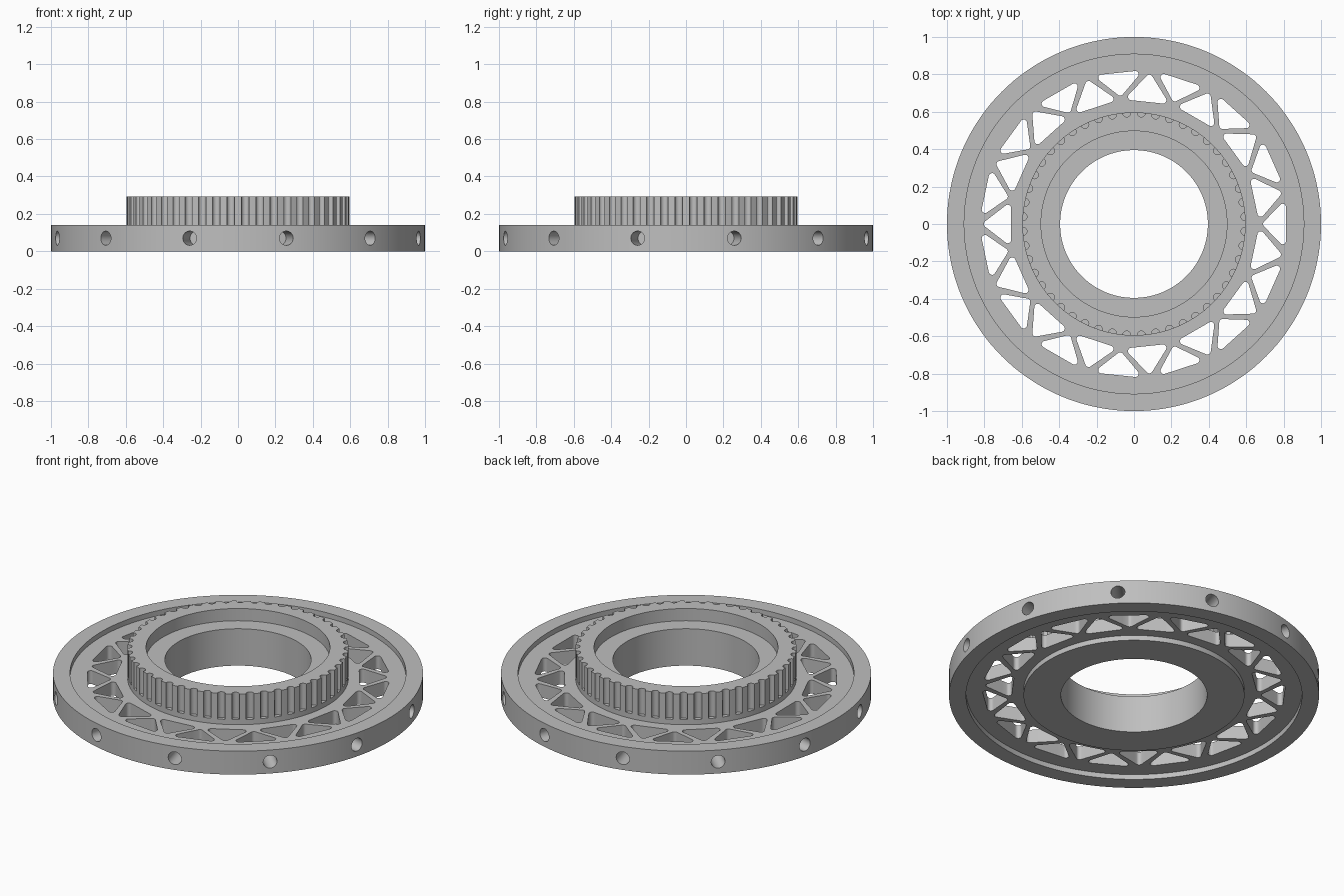
import bpy, bmesh
from math import cos, sin, pi, radians
from mathutils import Matrix, Vector
from mathutils.geometry import convex_hull_2d

if "Cube" in bpy.data.objects:
    bpy.data.objects.remove(bpy.data.objects["Cube"], do_unlink=True)

RIM_H, WEB_LOW, WEB_HIGH = 0.14, 0.03, 0.11
HUB_R, HUB_H = 0.597, 0.293
TEETH, TRUSS, HOLES = 48, 15, 12

grey = bpy.data.materials.new("machined_grey")
grey.use_nodes = True
grey.diffuse_color = (0.52, 0.52, 0.52, 1)
grey.node_tree.nodes["Principled BSDF"].inputs["Base Color"].default_value = grey.diffuse_color


def finish(bm, name):
    bmesh.ops.recalc_face_normals(bm, faces=bm.faces)
    mesh = bpy.data.meshes.new(name)
    bm.to_mesh(mesh)
    bm.free()
    mesh.materials.append(grey)
    obj = bpy.data.objects.new(name, mesh)
    bpy.context.collection.objects.link(obj)
    return obj


def lathe(name, profile, steps):
    bm = bmesh.new()
    verts = [bm.verts.new((r, 0, z)) for r, z in profile]
    edges = [bm.edges.new((a, b)) for a, b in zip(verts, verts[1:] + verts[:1])]
    bmesh.ops.spin(bm, geom=verts + edges, cent=(0, 0, 0), axis=(0, 0, 1),
                   angle=2 * pi, steps=steps)
    bmesh.ops.remove_doubles(bm, verts=bm.verts, dist=0.0001)
    return finish(bm, name)


def circle(cx, cy, r, n):
    return [Vector((cx + r * cos(2 * pi * i / n), cy + r * sin(2 * pi * i / n)))
            for i in range(n)]


def prism(bm, outline, low, high, matrix):
    face = bm.faces.new([bm.verts.new(matrix @ Vector((p[0], p[1], low))) for p in outline])
    new = bmesh.ops.extrude_face_region(bm, geom=[face])["geom"]
    shift = matrix.to_3x3() @ Vector((0, 0, high - low))
    bmesh.ops.translate(bm, vec=shift, verts=[g for g in new if isinstance(g, bmesh.types.BMVert)])


def rounded_triangle(tip_r, base_r, half_angle, radius):
    a = radians(half_angle)
    corners = [(tip_r, 0), (base_r * cos(a), base_r * sin(a)), (base_r * cos(a), -base_r * sin(a))]
    pts = [p for c in corners for p in circle(*c, radius, 20)]
    return [pts[i] for i in convex_hull_2d(pts)]


def turn(angle):
    return Matrix.Rotation(angle, 4, "Z")


def cut(target, bm, name):
    cutter = finish(bm, name)
    cutter.hide_render = True
    mod = target.modifiers.new(name, "BOOLEAN")
    mod.object, mod.operation, mod.solver = cutter, "DIFFERENCE", "EXACT"
    bpy.ops.object.select_all(action="DESELECT")
    bpy.context.view_layer.objects.active = target
    target.select_set(True)
    bpy.ops.object.modifier_apply(modifier=name)
    bpy.data.objects.remove(cutter, do_unlink=True)


# Turned body: bore, bearing seat, hub, recessed web and rim
body = lathe("toothed_hub_wheel", [
    (0.395, 0), (HUB_R, 0), (HUB_R, WEB_LOW), (0.908, WEB_LOW), (0.908, 0), (1, 0),
    (1, RIM_H), (0.908, RIM_H), (0.908, WEB_HIGH), (HUB_R, WEB_HIGH), (HUB_R, HUB_H),
    (0.497, HUB_H), (0.497, 0.22), (0.395, 0.22)], 144)

# Alternating triangular openings that leave a truss in the web
bm = bmesh.new()
pointing_in = rounded_triangle(0.708, 0.80, 6.5, 0.018)
pointing_out = rounded_triangle(0.785, 0.68, 7.2, 0.018)
for i in range(TRUSS):
    step = 2 * pi / TRUSS
    prism(bm, pointing_in, -0.1, 0.2, turn(i * step))
    prism(bm, pointing_out, -0.1, 0.2, turn((i + 0.5) * step))
cut(body, bm, "web_openings")

# Round belt grooves around the hub
bm = bmesh.new()
for i in range(TEETH):
    prism(bm, circle(HUB_R - 0.003, 0, 0.021, 16), RIM_H, 0.4, turn(2 * pi * (i + 0.5) / TEETH))
cut(body, bm, "belt_grooves")

# Radial screw holes in the rim
bm = bmesh.new()
for i in range(HOLES):
    place = turn(2 * pi * (i + 0.5) / HOLES) @ Matrix.Translation((0, 0, RIM_H / 2)) \
        @ Matrix.Rotation(pi / 2, 4, "Y")
    prism(bm, circle(0, 0, 0.038, 28), 0.85, 1.1, place)
cut(body, bm, "rim_holes")

bpy.ops.object.shade_smooth_by_angle(angle=radians(30))
